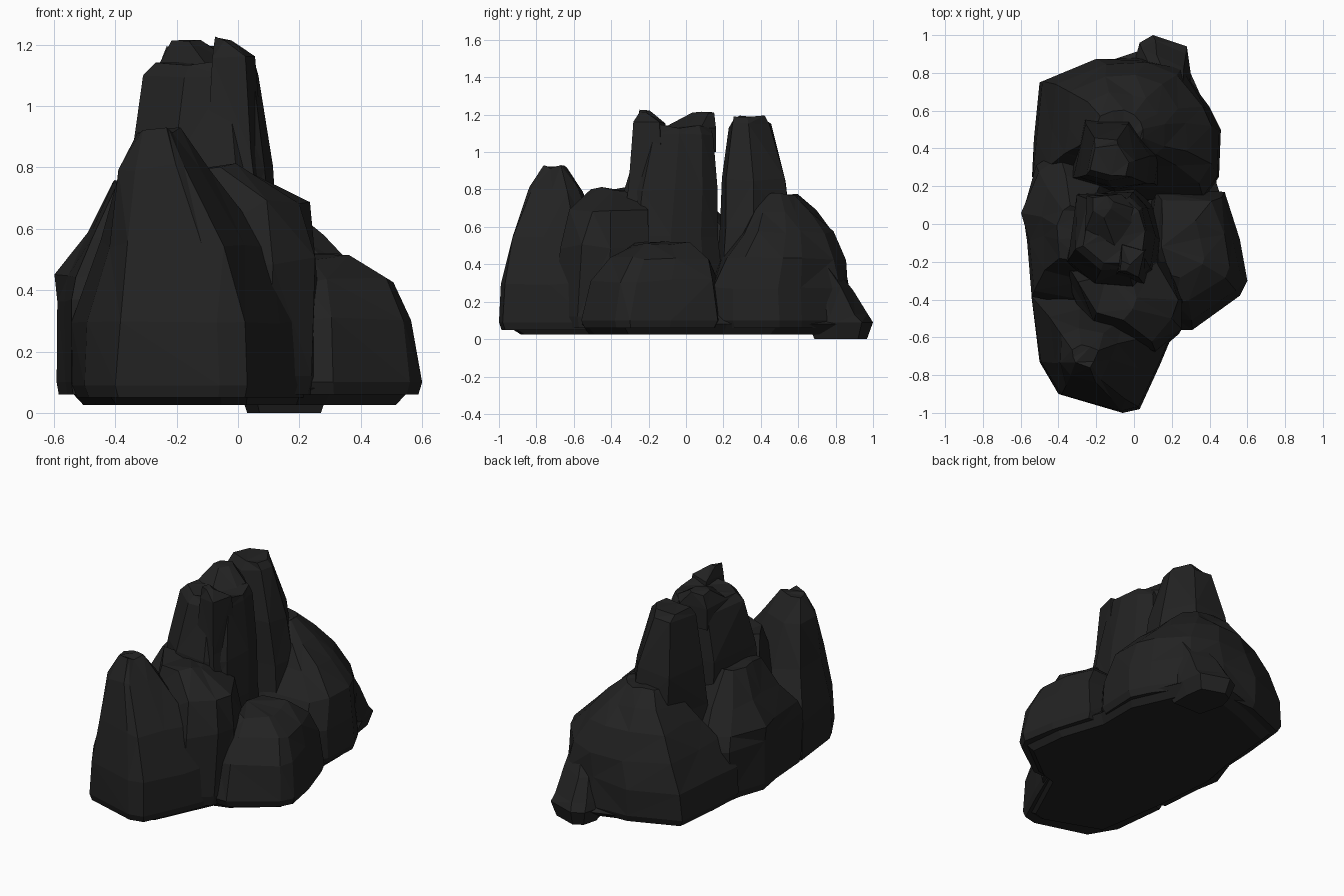
import bpy
import bmesh
import random
from mathutils import Vector

if "Cube" in bpy.data.objects:
    bpy.data.objects.remove(bpy.data.objects["Cube"], do_unlink=True)

random.seed(4)

# One dark stone colour
stone = bpy.data.materials.new("dark_stone")
stone.use_nodes = True
colour = (0.016, 0.016, 0.016, 1)
stone.diffuse_color = colour
shader = stone.node_tree.nodes["Principled BSDF"]
shader.inputs["Base Color"].default_value = colour
shader.inputs["Roughness"].default_value = 0.9


def rock(name, outline, levels, rough=0.012):
    """Loft a plan outline through levels of (height, scale, shift x, shift y)."""
    points = [Vector((x, y, 0)) for x, y in outline]
    centre = sum(points, Vector()) / len(points)
    bm = bmesh.new()
    rings = []
    for index, (height, scale, shift_x, shift_y) in enumerate(levels):
        offset = Vector((shift_x, shift_y, height))
        ring = []
        for p in points:
            spot = centre + (p - centre) * scale + offset
            if index > 1:
                spot += Vector([random.uniform(-rough, rough) for axis in "xyz"])
            ring.append(bm.verts.new(spot))
        rings.append(ring)
    count = len(points)
    for lower, upper in zip(rings, rings[1:]):
        for i in range(count):
            j = (i + 1) % count
            bm.faces.new((lower[i], lower[j], upper[j], upper[i]))
    bm.faces.new(rings[0])
    bm.faces.new(rings[-1])
    bmesh.ops.triangulate(bm, faces=bm.faces[:], quad_method='SHORT_EDGE')
    bmesh.ops.recalc_face_normals(bm, faces=bm.faces[:])
    mesh = bpy.data.meshes.new(name)
    bm.to_mesh(mesh)
    bm.free()
    mesh.materials.append(stone)
    obj = bpy.data.objects.new(name, mesh)
    bpy.context.scene.collection.objects.link(obj)
    return obj


# Shallow underside shared by all the boulders
rock("rock_base",
     [(-.44, -.84), (-.06, -.98), (.03, -.96), (.21, -.57), (.31, -.54), (.57, -.34),
      (.54, -.08), (.44, .22), (.44, .5), (.27, .88), (.1, .95), (-.2, .85), (-.48, .73),
      (-.52, .3), (-.56, .07), (-.51, -.4)],
     [(.025, .9, 0, 0), (.08, .99, 0, 0), (.14, .85, 0, 0)], 0)

# Tall rounded boulder at the front
rock("front_boulder",
     [(-.54, -.38), (-.5, -.73), (-.4, -.9), (-.06, -1), (.03, -.98),
      (.14, -.74), (.24, -.5), (.05, -.35), (-.3, -.3)],
     [(.05, .96, 0, 0), (.09, 1, 0, 0), (.3, .98, 0, 0), (.55, .7, -.03, -.04),
      (.8, .4, -.09, -.04), (.92, .16, -.11, -.05)])

# Lump joining the front boulder to the main spire
rock("front_shoulder",
     [(-.25, -.6), (.1, -.7), (.24, -.58), (.28, -.42), (.16, -.2), (-.1, -.2), (-.4, -.25)],
     [(.06, .95, 0, 0), (.12, 1, 0, 0), (.5, .97, 0, 0), (.68, .78, 0, .03),
      (.8, .46, -.1, .03)], .02)

# Low boulders on either side
rock("low_left_boulder",
     [(.1, .19), (.48, .17), (.56, -.08), (.6, -.3), (.56, -.38), (.31, -.56),
      (.2, -.56), (.05, -.2)],
     [(.06, .95, 0, 0), (.1, 1, 0, 0), (.31, .9, -.01, .02), (.43, .72, -.03, .05),
      (.51, .42, -.09, .08)])
rock("low_right_boulder",
     [(-.4, .38), (-.52, .3), (-.6, .07), (-.57, -.1), (-.55, -.38), (-.2, -.45),
      (-.05, -.1), (-.1, .3)],
     [(.06, .93, 0, 0), (.1, .96, 0, 0), (.36, 1, 0, 0), (.45, .94, 0, 0),
      (.58, .65, .02, 0), (.75, .35, .04, -.04)])

# Main spire with its crest and front spike
rock("main_spire",
     [(-.37, -.2), (-.2, -.33), (0, -.35), (.11, -.26), (.13, -.08), (.08, .08),
      (0, .17), (-.3, .16)],
     [(.3, 1.1, 0, 0), (.55, 1, 0, 0), (.8, .93, -.01, .01), (1.09, .75, -.01, .04),
      (1.14, .65, -.01, .05)])
rock("spire_crest",
     [(-.26, -.04), (-.1, -.12), (0, 0), (.01, .08), (-.07, .16), (-.25, .15)],
     [(1, 1, 0, 0), (1.13, 1, 0, 0), (1.21, .4, -.05, .06)], .006)
rock("spire_spike",
     [(-.09, -.26), (.02, -.28), (.05, -.14), (-.06, -.11)],
     [(.7, 1.5, .02, 0), (.85, 1.3, .01, 0), (1.16, 1, 0, 0), (1.22, .3, -.03, -.03)], .008)

# Narrow spire behind
rock("back_spire",
     [(-.31, .25), (-.1, .19), (.1, .22), (.12, .36), (-.02, .55), (-.25, .55)],
     [(.3, 1.2, 0, 0), (.6, 1.05, 0, 0), (.85, .92, -.01, -.01), (1.14, .6, -.04, -.02),
      (1.19, .45, -.04, -.03)])

# Broad domed boulder at the back, sloping lower on its right
rock("back_boulder",
     [(-.54, .25), (-.53, .45), (-.5, .75), (-.2, .87), (.05, .88), (.25, .82),
      (.4, .62), (.46, .5), (.45, .25), (.38, .15), (0, .12)],
     [(.06, .96, 0, 0), (.1, 1, 0, 0), (.27, .98, 0, 0), (.43, .86, .02, .02),
      (.57, .64, -.02, .03), (.68, .43, -.05, .02), (.77, .24, -.08, 0)])

# Small foot rock at the back edge
rock("back_foot",
     [(0, .85), (.03, .96), (.1, 1), (.28, .94), (.3, .8), (.3, .65), (.05, .65)],
     [(0, .8, 0, 0), (.09, 1, 0, 0), (.14, .9, 0, -.02), (.27, .8, .02, -.08),
      (.42, .5, .05, -.14)])
